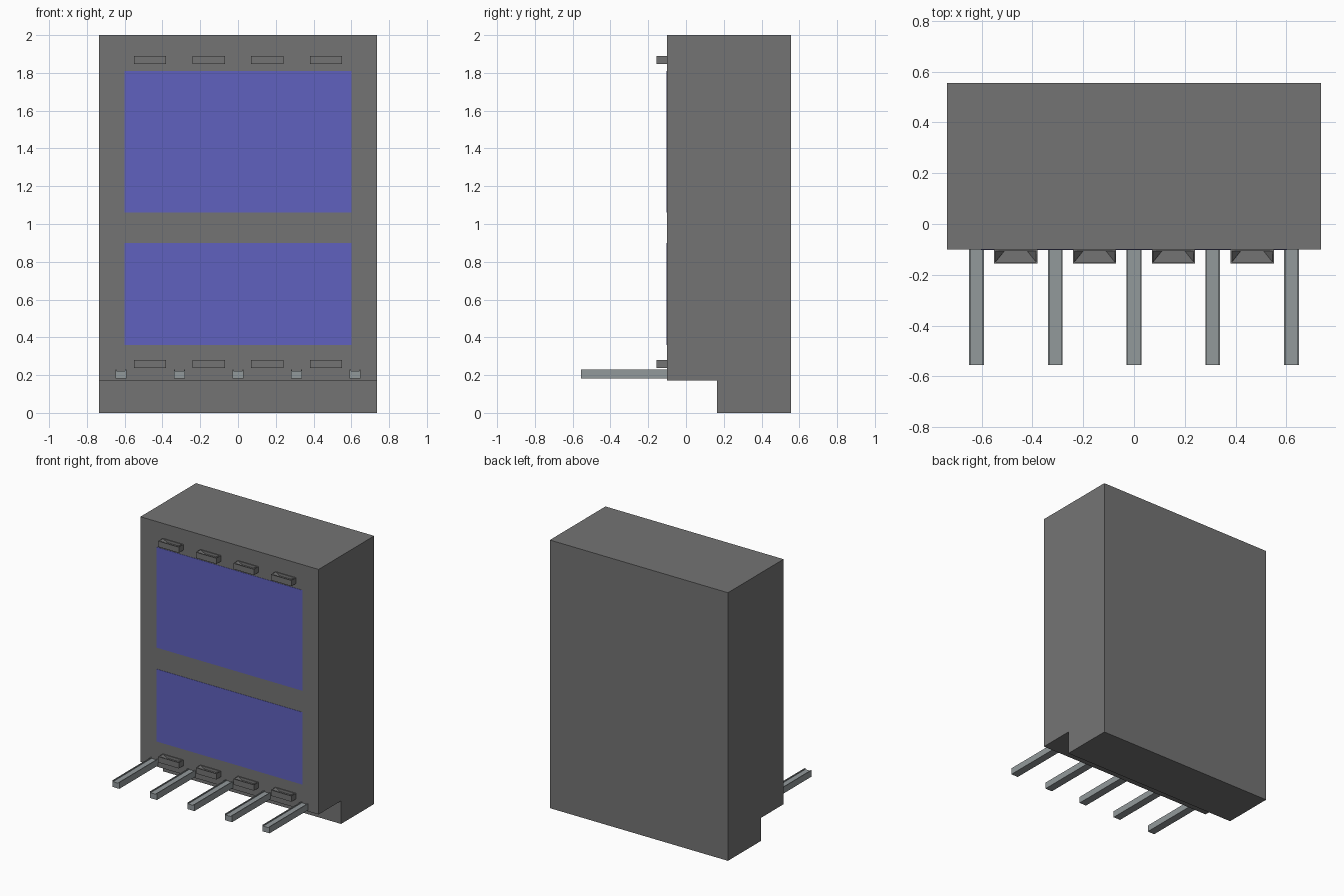
import bpy, bmesh
from mathutils import Vector

if "Cube" in bpy.data.objects:
    bpy.data.objects.remove(bpy.data.objects["Cube"])


def material(name, rgb):
    mat = bpy.data.materials.new(name)
    mat.diffuse_color = (*rgb, 1)
    mat.use_nodes = True
    mat.node_tree.nodes["Principled BSDF"].inputs["Base Color"].default_value = mat.diffuse_color
    return mat


dark = material("dark_plastic", (0.175, 0.175, 0.175))
metal = material("pin_metal", (0.29, 0.32, 0.33))
blue = material("panel_blue", (0.115, 0.12, 0.52))


def finish(name, bm, mat):
    bmesh.ops.recalc_face_normals(bm, faces=bm.faces)
    mesh = bpy.data.meshes.new(name)
    bm.to_mesh(mesh)
    bm.free()
    mesh.materials.append(mat)
    ob = bpy.data.objects.new(name, mesh)
    bpy.context.collection.objects.link(ob)


def box(lo, hi):
    bm = bmesh.new()
    bmesh.ops.create_cube(bm, size=1)
    lo, hi = Vector(lo), Vector(hi)
    bmesh.ops.scale(bm, vec=hi - lo, verts=bm.verts)
    bmesh.ops.translate(bm, vec=(lo + hi) / 2, verts=bm.verts)
    return bm


def prism(points, offset):
    bm = bmesh.new()
    face = bm.faces.new([bm.verts.new(p) for p in points])
    ext = bmesh.ops.extrude_face_region(bm, geom=[face])
    bmesh.ops.translate(bm, vec=offset,
                        verts=[g for g in ext["geom"] if isinstance(g, bmesh.types.BMVert)])
    bm.faces.ensure_lookup_table()
    return bm


def recess_top(bm, rim, depth, taper):
    # thin rim around a sunken top that narrows towards the back
    bm.normal_update()
    top = max(bm.faces, key=lambda f: f.calc_center_median().z)
    bmesh.ops.inset_individual(bm, faces=[top], thickness=rim)
    floor = bmesh.ops.extrude_discrete_faces(bm, faces=[top])["faces"][0]
    c = floor.calc_center_median()
    for v in floor.verts:
        v.co.z -= depth
        if v.co.y > c.y:
            v.co.x += taper if v.co.x < c.x else -taper


# Housing: side profile with a stepped foot, extruded across the width
profile = [(0.165, 0), (0.555, 0), (0.555, 2), (-0.10, 2), (-0.10, 0.172), (0.165, 0.172)]
finish("housing", prism([(-0.735, y, z) for y, z in profile], (1.47, 0, 0)), dark)

# Blue front panels, barely raised
for name, z0, z1 in (("lower_panel", 0.36, 0.90), ("upper_panel", 1.06, 1.81)):
    finish(name, box((-0.602, -0.102, z0), (0.602, -0.099, z1)), blue)

# Standoff tabs in two rows
for row, z in (("lower", 0.238), ("upper", 1.846)):
    for i in range(4):
        x = -0.465 + 0.31 * i
        bm = box((x - 0.085, -0.155, z), (x + 0.085, -0.10, z + 0.043))
        recess_top(bm, 0.008, 0.02, 0.035)
        finish(f"{row}_tab_{i + 1}", bm, dark)

# Contact pins: rectangular section with a shallow open groove on top
section = [(-0.029, 0.182), (0.029, 0.182), (0.029, 0.23), (0.023, 0.23),
           (0.023, 0.222), (-0.023, 0.222), (-0.023, 0.23), (-0.029, 0.23)]
for i in range(5):
    x = -0.62 + 0.31 * i
    finish(f"pin_{i + 1}", prism([(x + px, -0.555, pz) for px, pz in section], (0, 0.455, 0)), metal)
